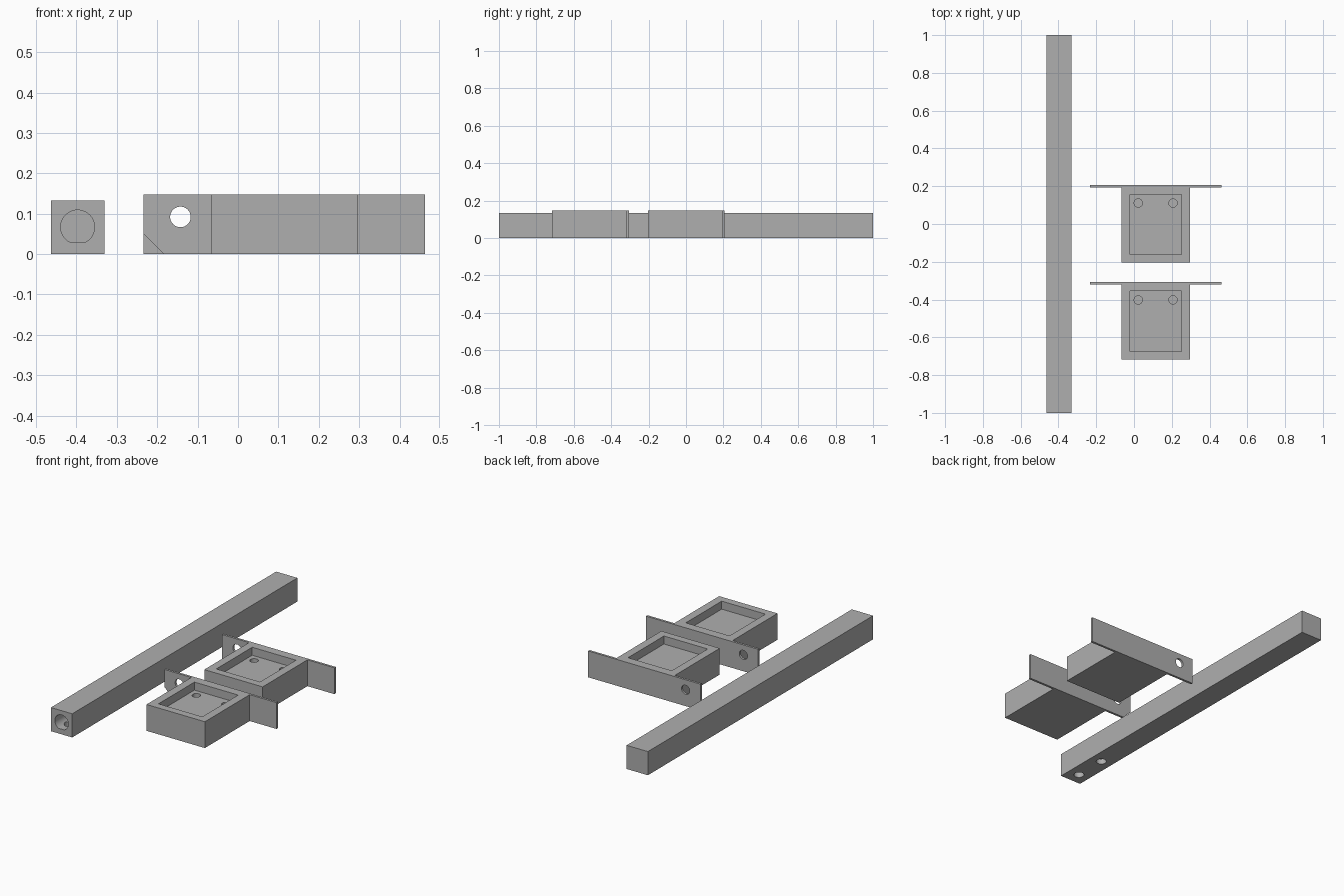
import bpy
import bmesh
import math
from mathutils import Matrix, Vector

if "Cube" in bpy.data.objects:
    bpy.data.objects.remove(bpy.data.objects["Cube"])

grey = bpy.data.materials.new("plain_grey")
grey.diffuse_color = (0.43, 0.43, 0.43, 1)
grey.use_nodes = True
grey.node_tree.nodes["Principled BSDF"].inputs["Base Color"].default_value = grey.diffuse_color


def prism(name, outline, depth, matrix):
    """Extrude a 2D outline along local z, then place it with a matrix."""
    bm = bmesh.new()
    face = bm.faces.new([bm.verts.new((x, y, 0)) for x, y in outline])
    out = bmesh.ops.extrude_face_region(bm, geom=[face])
    verts = [v for v in out["geom"] if isinstance(v, bmesh.types.BMVert)]
    bmesh.ops.translate(bm, verts=verts, vec=(0, 0, depth))
    bm.transform(matrix)
    bmesh.ops.recalc_face_normals(bm, faces=bm.faces)
    mesh = bpy.data.meshes.new(name)
    bm.to_mesh(mesh)
    bm.free()
    obj = bpy.data.objects.new(name, mesh)
    bpy.context.collection.objects.link(obj)
    mesh.materials.append(grey)
    return obj


def circle(r, n=40):
    return [(r * math.cos(math.tau * i / n), r * math.sin(math.tau * i / n)) for i in range(n)]


def rect(x0, x1, y0, y1):
    return [(x0, y0), (x1, y0), (x1, y1), (x0, y1)]


def up(x, y, z):
    return Matrix.Translation((x, y, z))


def along_y(x, y, z):
    """Local (x, y, z) becomes world (x, z, y), so prisms run towards +y."""
    swap = Matrix(((1, 0, 0, 0), (0, 0, 1, 0), (0, 1, 0, 0), (0, 0, 0, 1)))
    return Matrix.Translation((x, y, z)) @ swap


def cut(obj, cutters):
    for c in cutters:
        mod = obj.modifiers.new("cut", "BOOLEAN")
        mod.operation = "DIFFERENCE"
        mod.solver = "EXACT"
        mod.object = c
    bpy.context.view_layer.update()
    depsgraph = bpy.context.evaluated_depsgraph_get()
    mesh = bpy.data.meshes.new_from_object(obj.evaluated_get(depsgraph))
    obj.modifiers.clear()
    obj.data = mesh
    for c in cutters:
        bpy.data.objects.remove(c)
    bpy.ops.object.select_all(action="DESELECT")
    obj.select_set(True)
    bpy.context.view_layer.objects.active = obj
    bpy.ops.object.shade_smooth_by_angle(angle=math.radians(30))


# Long square bar
bar = prism("square_bar", rect(-0.463, -0.331, -1, 1), 0.133, up(0, 0, 0))

# Flat-bottomed bore in the front end
R, FLAT = 0.042, -0.038
a = math.asin(FLAT / R)
steps = 36
bore = [(R * math.cos(t), R * math.sin(t))
        for t in (a + (math.pi - 2 * a) * i / steps for i in range(steps + 1))]
cut(bar, [prism("bore", bore, 0.36, along_y(-0.397, -1.02, 0.067))])

# Two screw holes from below into the bore
cut(bar, [prism("screw_hole", circle(0.027), 0.07, up(-0.397, y, -0.02))
          for y in (-0.93, -0.745)])

# Two identical trays, each with a mounting plate along the back
CX, HALF, WING, H = 0.1145, 0.1815, 0.3485, 0.148
for number, back in ((1, 0.207), (2, -0.306)):
    front, plate = back - 0.411, back - 0.013
    plan = [(-HALF, front), (HALF, front), (HALF, plate), (WING, plate),
            (WING, back), (-WING, back), (-WING, plate), (-HALF, plate)]
    tray = prism(f"mounting_tray_{number}", plan, H, up(CX, 0, 0))

    # Sunken pocket
    cut(tray, [prism("pocket", rect(-0.136, 0.136, back - 0.369, back - 0.05),
                     0.1, up(CX, 0, H - 0.045))])

    cutters = []
    for s in (-1, 1):
        # Blind hole in the pocket floor
        cutters.append(prism("floor_hole", circle(0.022), 0.08,
                             up(CX + s * 0.092, back - 0.096, H - 0.095)))
        # Bolt hole and clipped lower corner of the plate
        cutters.append(prism("bolt_hole", circle(0.0255), 0.06,
                             along_y(CX + s * 0.257, back - 0.036, 0.092)))
        corner = [(s * (WING - 0.07), -0.02), (s * (WING + 0.02), -0.02),
                  (s * (WING + 0.02), 0.07)]
        cutters.append(prism("corner", corner, 0.06, along_y(CX, back - 0.036, 0)))
    cut(tray, cutters)
